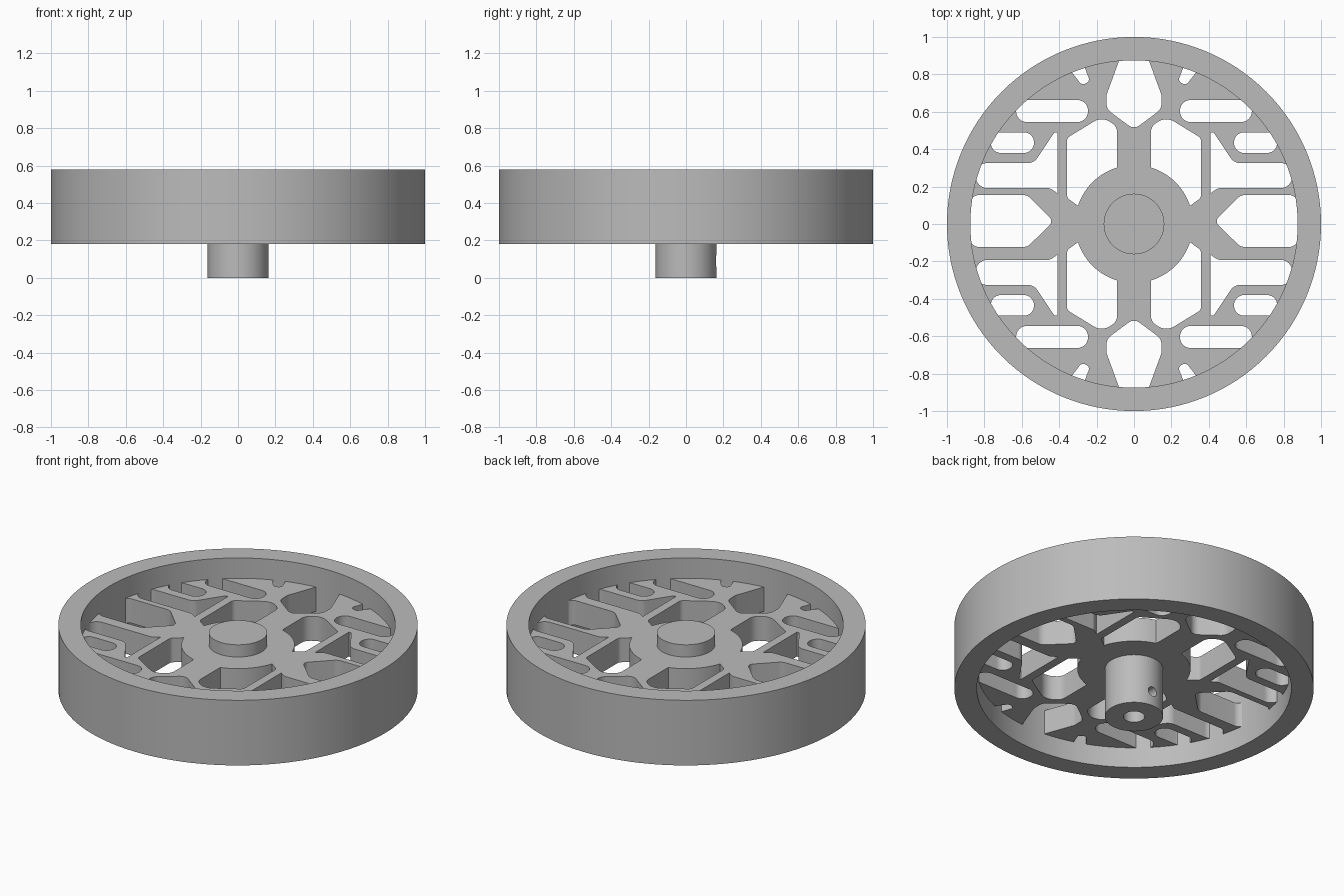
import bpy, bmesh
from math import sin, cos, pi, radians
from mathutils import Vector, Matrix

if "Cube" in bpy.data.objects:
    bpy.data.objects.remove(bpy.data.objects["Cube"])

WEB_LOW, WEB_HIGH = 0.305, 0.455

grey = bpy.data.materials.new("plain grey")
grey.use_nodes = True
grey.diffuse_color = (0.5, 0.5, 0.5, 1)
grey.node_tree.nodes["Principled BSDF"].inputs["Base Color"].default_value = (0.5, 0.5, 0.5, 1)


def finish(bm, name):
    bmesh.ops.recalc_face_normals(bm, faces=bm.faces)
    mesh = bpy.data.meshes.new(name)
    bm.to_mesh(mesh)
    bm.free()
    mesh.materials.append(grey)
    obj = bpy.data.objects.new(name, mesh)
    bpy.context.collection.objects.link(obj)
    return obj


def cylinder(name, r, low, high, sides=128):
    bm = bmesh.new()
    bmesh.ops.create_cone(bm, cap_ends=True, segments=sides, radius1=r, radius2=r,
                          depth=high - low, matrix=Matrix.Translation((0, 0, (low + high) / 2)))
    return finish(bm, name)


def cut(obj, cutter):
    mod = obj.modifiers.new("cut", 'BOOLEAN')
    mod.operation, mod.solver, mod.object = 'DIFFERENCE', 'EXACT', cutter
    cutter.hide_render = True
    bpy.context.view_layer.objects.active = obj
    bpy.ops.object.modifier_apply(modifier=mod.name)
    bpy.data.objects.remove(cutter)


def smooth(obj):
    bpy.ops.object.select_all(action='DESELECT')
    obj.select_set(True)
    bpy.context.view_layer.objects.active = obj
    bpy.ops.object.shade_smooth_by_angle(angle=radians(30))


def fillet(corners, steps=8):
    """Round each (x, y, radius) corner with a true arc."""
    out = []
    for i, (x, y, r) in enumerate(corners):
        p = Vector((x, y))
        if r == 0:
            out.append(p)
            continue
        d1 = (Vector(corners[i - 1][:2]) - p).normalized()
        d2 = (Vector(corners[(i + 1) % len(corners)][:2]) - p).normalized()
        half = d1.angle(d2) / 2
        centre = p + (d1 + d2).normalized() * r / sin(half)
        reach = r * cos(half) / sin(half)
        a, b = p + d1 * reach - centre, p + d2 * reach - centre
        for k in range(steps + 1):
            out.append(centre + a.lerp(b, k / steps).normalized() * r)
    return out


def add_prism(bm, outline, sx, sy):
    verts = [bm.verts.new((p.x * sx, p.y * sy, WEB_LOW - 0.1)) for p in outline]
    face = bm.faces.new(verts)
    new = bmesh.ops.extrude_face_region(bm, geom=[face])["geom"]
    bmesh.ops.translate(bm, vec=(0, 0, WEB_HIGH - WEB_LOW + 0.2),
                        verts=[v for v in new if isinstance(v, bmesh.types.BMVert)])


def slot(x0, x1, y0, y1):
    r = (y1 - y0) * 0.48
    return [(x0, y0, r), (x1, y0, r), (x1, y1, r), (x0, y1, r)]


# Openings repeated in all four quarters
hub_arc = [(0.315 * cos(a), 0.315 * sin(a), 0)
           for a in (radians(18 + 55 * k / 12) for k in range(13))]
quarter_holes = [
    hub_arc + [(0.09, 0.32, 0), (0.09, 0.52, 0.06), (0.17, 0.575, 0.08),
               (0.358, 0.46, 0.03), (0.358, 0.14, 0.03)],
    slot(0.246, 0.63, 0.545, 0.663),
    slot(0.535, 0.765, 0.38, 0.49),
    [(0.41, 0.165, 0), (0.45, 0.192, 0.04), (0.845, 0.192, 0.06), (0.845, 0.326, 0.06),
     (0.535, 0.326, 0.06), (0.425, 0.49, 0), (0.41, 0.49, 0)],
    [(0.37, 0.86, 0), (0.277, 0.74, 0.025), (0.236, 0.765, 0.02), (0.28, 0.88, 0)],
]
# Openings on the two axes
end_hole = [(-0.07, 0.9, 0), (-0.147, 0.69, 0.06), (-0.147, 0.615, 0.06), (0, 0.505, 0.05),
            (0.147, 0.615, 0.06), (0.147, 0.69, 0.06), (0.07, 0.9, 0)]
side_hole = [(0.878, 0.155, 0.05), (0.57, 0.155, 0.06), (0.43, 0.015, 0.03),
             (0.57, -0.123, 0.06), (0.878, -0.123, 0.05)]

bm = bmesh.new()
for s in (-1, 1):
    add_prism(bm, fillet(end_hole), 1, s)
    add_prism(bm, fillet(side_hole), s, 1)
    for t in (-1, 1):
        for hole in quarter_holes:
            add_prism(bm, fillet(hole), s, t)
openings = finish(bm, "web_openings")

# Spoked web
web = cylinder("spoked_web", 0.88, WEB_LOW, WEB_HIGH)
cut(web, openings)
smooth(web)

# Rim: rectangular section spun round the axis
bm = bmesh.new()
ring = [bm.verts.new(p) for p in ((0.875, 0, 0.18), (1, 0, 0.18), (1, 0, 0.58), (0.875, 0, 0.58))]
edges = [bm.edges.new((ring[i], ring[(i + 1) % 4])) for i in range(4)]
bmesh.ops.spin(bm, geom=ring + edges, cent=(0, 0, 0), axis=(0, 0, 1), angle=2 * pi, steps=128)
bmesh.ops.remove_doubles(bm, verts=bm.verts, dist=0.0001)
smooth(finish(bm, "rim"))

# Axle post with blind bore and set screw hole
post = cylinder("axle_post", 0.162, 0, 0.53, 64)
cut(post, cylinder("bore", 0.06, -0.1, 0.4, 32))
screw = cylinder("screw_hole", 0.03, 0, 0.3, 24)
screw.data.transform(Matrix.Translation((0, 0, 0.09)) @ Matrix.Rotation(-pi / 2, 4, 'X'))
cut(post, screw)
smooth(post)
